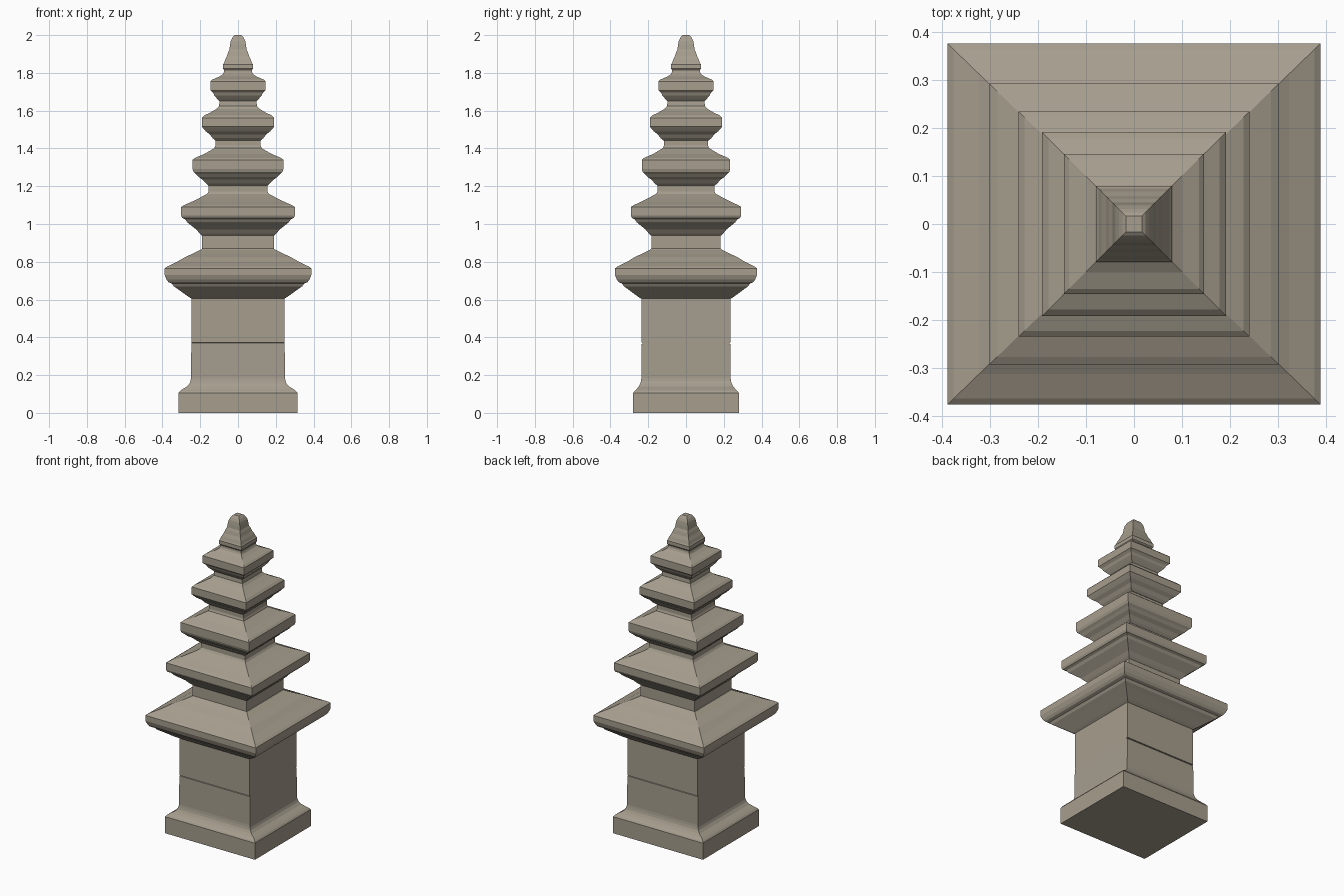
import bpy, bmesh

stone = bpy.data.materials.new("weathered stone")
stone.diffuse_color = (0.38, 0.34, 0.27, 1)


def loft(name, rings):
    """Stack rectangular rings (z, half width x, half depth y) into a closed solid."""
    bm = bmesh.new()
    loops = [[bm.verts.new((sx * hx, sy * hy, z))
              for sx, sy in ((-1, -1), (1, -1), (1, 1), (-1, 1))]
             for z, hx, hy in rings]
    bm.faces.new(loops[0][::-1])
    bm.faces.new(loops[-1])
    for a, b in zip(loops, loops[1:]):
        for i in range(4):
            j = (i + 1) % 4
            bm.faces.new((a[i], a[j], b[j], b[i]))
    mesh = bpy.data.meshes.new(name)
    bm.to_mesh(mesh)
    bm.free()
    mesh.materials.append(stone)
    obj = bpy.data.objects.new(name, mesh)
    bpy.context.collection.objects.link(obj)


def scaled(profile, ratio):
    return [(z, w, w * ratio) for z, w in profile]


# Plinth with moulded top edge
loft("plinth", [
    (0, 0.315, 0.28), (0.105, 0.315, 0.28), (0.115, 0.308, 0.273),
    (0.125, 0.295, 0.262), (0.14, 0.27, 0.25), (0.155, 0.257, 0.242),
    (0.17, 0.251, 0.238), (0.185, 0.249, 0.236)])

# Shaft with a thin horizontal joint on front and back
loft("shaft", [
    (0.185, 0.249, 0.236), (0.365, 0.247, 0.235), (0.366, 0.247, 0.229),
    (0.371, 0.247, 0.229), (0.372, 0.247, 0.235), (0.605, 0.246, 0.235)])

# Five diminishing roofs: coved underside, upright rim, sloping top, neck
roofs = [
    (0.968, [(0.605, 0.246), (0.615, 0.262), (0.635, 0.290), (0.655, 0.318),
             (0.670, 0.340), (0.685, 0.350), (0.692, 0.368), (0.705, 0.378),
             (0.730, 0.388), (0.765, 0.388), (0.775, 0.375), (0.800, 0.322),
             (0.825, 0.280), (0.845, 0.235), (0.865, 0.195), (0.870, 0.190),
             (0.938, 0.190)]),
    (0.970, [(0.938, 0.190), (0.950, 0.203), (0.970, 0.220), (0.990, 0.245),
             (1.010, 0.270), (1.025, 0.280), (1.032, 0.295), (1.045, 0.301),
             (1.090, 0.301), (1.100, 0.285), (1.120, 0.240), (1.140, 0.200),
             (1.160, 0.163), (1.172, 0.155), (1.203, 0.155)]),
    (0.975, [(1.203, 0.155), (1.215, 0.170), (1.235, 0.188), (1.250, 0.210),
             (1.265, 0.223), (1.275, 0.235), (1.290, 0.240), (1.340, 0.240),
             (1.350, 0.228), (1.370, 0.180), (1.390, 0.145), (1.402, 0.125),
             (1.415, 0.120), (1.442, 0.120)]),
    (1.0, [(1.442, 0.120), (1.455, 0.135), (1.475, 0.150), (1.490, 0.170),
           (1.505, 0.183), (1.515, 0.191), (1.562, 0.191), (1.575, 0.178),
           (1.590, 0.147), (1.610, 0.113), (1.625, 0.100), (1.650, 0.098)]),
    (1.0, [(1.650, 0.098), (1.665, 0.112), (1.680, 0.125), (1.695, 0.132),
           (1.708, 0.146), (1.755, 0.146), (1.765, 0.135), (1.780, 0.100),
           (1.793, 0.080), (1.803, 0.075), (1.815, 0.074)]),
]
for n, (ratio, profile) in enumerate(roofs, 1):
    loft(f"roof_{n}", scaled(profile, ratio))

# Stepped bud finial
loft("finial", scaled([
    (1.815, 0.074), (1.822, 0.079), (1.845, 0.079), (1.852, 0.074),
    (1.870, 0.068), (1.890, 0.058), (1.910, 0.052), (1.925, 0.045),
    (1.950, 0.042), (1.970, 0.038), (1.985, 0.031), (1.995, 0.024),
    (2.0, 0.017)], 1.0))
